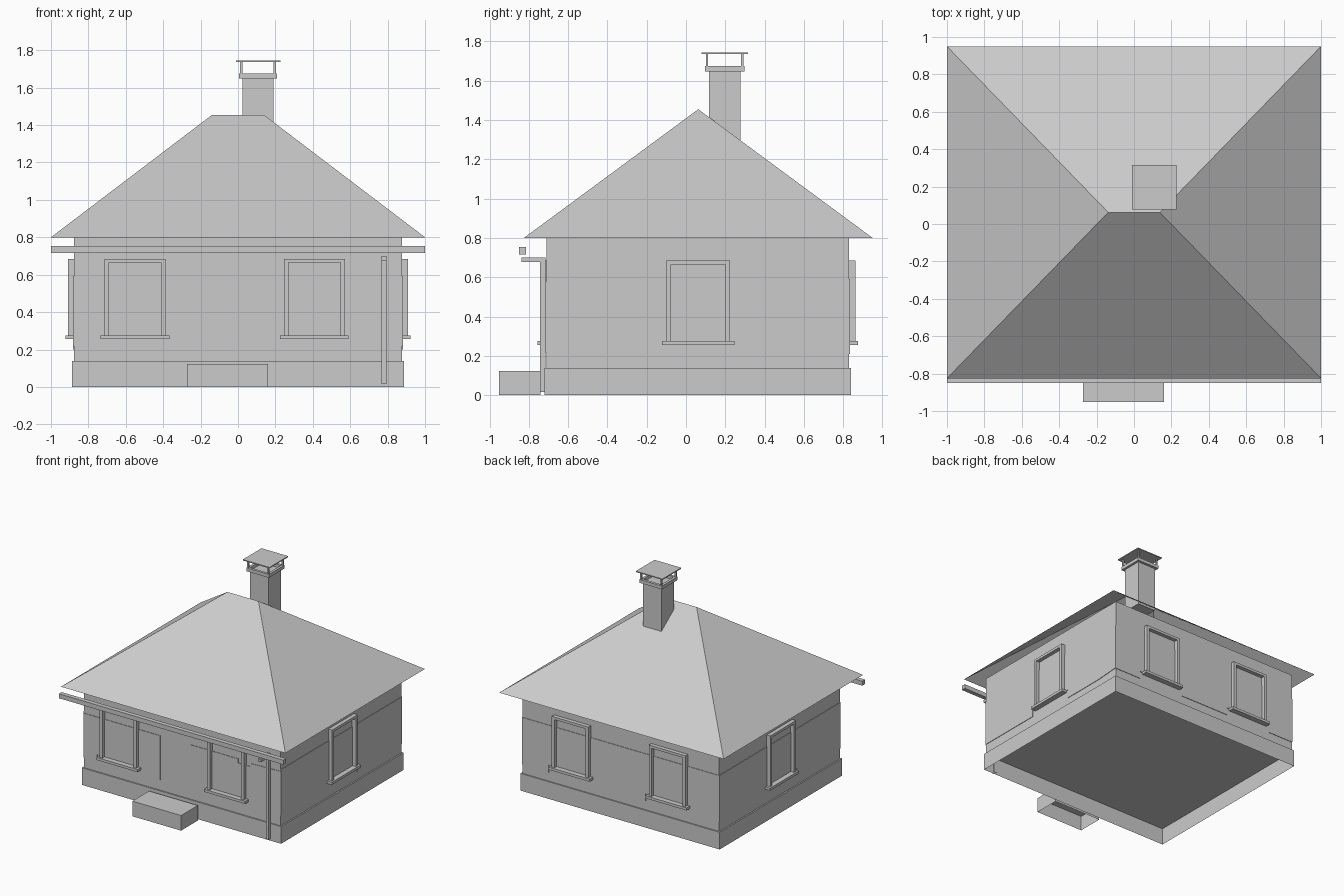
import bpy, bmesh, math

if "Cube" in bpy.data.objects:
    bpy.data.objects.remove(bpy.data.objects["Cube"])

# One flat colour for the whole model
GREY = bpy.data.materials.new("light_grey")
GREY.diffuse_color = (0.6, 0.6, 0.6, 1)
GREY.use_nodes = True
GREY.node_tree.nodes["Principled BSDF"].inputs["Base Color"].default_value = GREY.diffuse_color


def finish(name, bm, recalc=True):
    if recalc:
        bmesh.ops.recalc_face_normals(bm, faces=bm.faces[:])
    me = bpy.data.meshes.new(name)
    bm.to_mesh(me)
    bm.free()
    me.materials.append(GREY)
    ob = bpy.data.objects.new(name, me)
    bpy.context.collection.objects.link(ob)
    return ob


def add_box(bm, x0, x1, y0, y1, z0, z1, open_bottom=False):
    verts = bmesh.ops.create_cube(bm, size=1)["verts"]
    for v in verts:
        v.co = (x1 if v.co.x > 0 else x0, y1 if v.co.y > 0 else y0, z1 if v.co.z > 0 else z0)
    if open_bottom:
        low = [f for f in bm.faces if all(v in verts and v.co.z == z0 for v in f.verts)]
        bmesh.ops.delete(bm, geom=low, context='FACES_ONLY')


def boxes(name, *dims, open_bottom=False):
    bm = bmesh.new()
    for d in dims:
        add_box(bm, *d, open_bottom=open_bottom)
    return finish(name, bm)


# Wall planes: along-wall u, outward distance d, height z -> world
W, YF, YB = 0.877, -0.71, 0.83
SIDES = {
    "front": lambda u, d, z: (u, YF - d, z),
    "back": lambda u, d, z: (u, YB + d, z),
    "right": lambda u, d, z: (W + d, u, z),
    "left": lambda u, d, z: (-W - d, u, z),
}


def window(side, c):
    # casing on three sides, with a wider sill below
    bars = [(-0.163, -0.139, 0.276, 0.685, 0.032), (0.139, 0.163, 0.276, 0.685, 0.032),
            (-0.139, 0.139, 0.664, 0.685, 0.032), (-0.184, 0.184, 0.255, 0.276, 0.045)]
    bm = bmesh.new()
    for u0, u1, z0, z1, d in bars:
        a, b = SIDES[side](c + u0, 0, z0), SIDES[side](c + u1, d, z1)
        add_box(bm, *[f(p) for p in zip(a, b) for f in (min, max)])
    finish(side + "_window_frame", bm)


def plaster(side, outline, name="_plaster_patch"):
    # thin raised plate on a wall
    bm = bmesh.new()
    f = bm.faces.new([bm.verts.new(SIDES[side](u, 0, z)) for u, z in outline])
    top = bmesh.ops.extrude_face_region(bm, geom=[f])["geom"]
    o, p = SIDES[side](0, 0, 0), SIDES[side](0, 0.004, 0)
    bmesh.ops.translate(bm, vec=[q - r for q, r in zip(p, o)],
                        verts=[e for e in top if isinstance(e, bmesh.types.BMVert)])
    finish(side + name, bm)


# Walls, plinth and entrance step
boxes("walls", (-W, W, YF, YB, 0.137, 0.8))
boxes("plinth", (-0.888, 0.888, -0.72, 0.84, 0, 0.138), open_bottom=True)
boxes("entrance_step", (-0.274, 0.16, -0.953, -0.74, 0, 0.122), open_bottom=True)

# Windows
for side, c in (("front", -0.55), ("front", 0.408), ("back", -0.435), ("back", 0.43),
                ("right", 0.062), ("left", 0.062)):
    window(side, c)

# Plaster patches with stepped edges
plaster("front", [(-W, 0.578), (-0.195, 0.578), (-0.195, 0.22), (-0.345, 0.225), (-0.345, 0.276),
                  (-0.755, 0.276), (-0.755, 0.255), (-W, 0.255)])
plaster("front", [(0.08, 0.578), (0.5, 0.578), (0.5, 0.545), (0.614, 0.545), (0.614, 0.57), (W, 0.578),
                  (W, 0.215), (0.614, 0.225), (0.614, 0.276), (0.2, 0.276), (0.2, 0.214), (0.08, 0.214)])
for side in ("right", "left"):
    plaster(side, [(YF, 0.592), (YB, 0.59), (YB, 0.215), (0.62, 0.2), (0.265, 0.2), (0.265, 0.27),
                   (-0.155, 0.27), (-0.155, 0.22), (YF, 0.22)])
plaster("back", [(-W, 0.59), (W, 0.59), (W, 0.21), (0.64, 0.21), (0.64, 0.27), (0.22, 0.27), (0.22, 0.21),
                 (-0.225, 0.21), (-0.225, 0.27), (-0.645, 0.27), (-0.645, 0.21), (-W, 0.21)])
plaster("back", [(0.116 + 0.05 * math.cos(i * math.tau / 12), 0.44 + 0.045 * math.sin(i * math.tau / 12))
                 for i in range(12)], "_vent_disc")

# Hipped roof: an open shell
bm = bmesh.new()
e = [bm.verts.new(p) for p in ((-1, -0.825, 0.8), (1, -0.825, 0.8), (1, 0.95, 0.8), (-1, 0.95, 0.8))]
l, r = [bm.verts.new((x, 0.0625, 1.455)) for x in (-0.138, 0.138)]
for f in ((e[0], e[1], r, l), (e[1], e[2], r), (e[2], e[3], l, r), (e[3], e[0], l)):
    bm.faces.new(f)
finish("hipped_roof", bm, recalc=False)

# Gutter and downpipe
boxes("gutter", (-1, 1, -0.85, -0.815, 0.717, 0.753))
boxes("downpipe", (0.767, 0.793, -0.742, -0.716, 0.015, 0.7),
      (0.767, 0.793, -0.838, -0.742, 0.677, 0.7))

# Chimney: shaft, collar ring, posts and rain cover
CX, CY = 0.107, 0.197
boxes("chimney_shaft", (CX - 0.082, CX + 0.082, CY - 0.08, CY + 0.08, 1.28, 1.65))
boxes("chimney_collar",
      *[(CX - 0.101, CX + 0.101, CY + s - 0.01, CY + s + 0.01, 1.648, 1.675) for s in (-0.09, 0.09)],
      *[(CX + s - 0.01, CX + s + 0.01, CY - 0.08, CY + 0.08, 1.648, 1.675) for s in (-0.091, 0.091)])
boxes("cover_posts",
      *[(CX + sx * 0.09 - 0.006, CX + sx * 0.09 + 0.006, CY + sy * 0.09 - 0.006, CY + sy * 0.09 + 0.006, 1.675, 1.737)
        for sx in (-1, 1) for sy in (-1, 1)])
boxes("rain_cover", (CX - 0.119, CX + 0.119, CY - 0.119, CY + 0.119, 1.736, 1.744))
